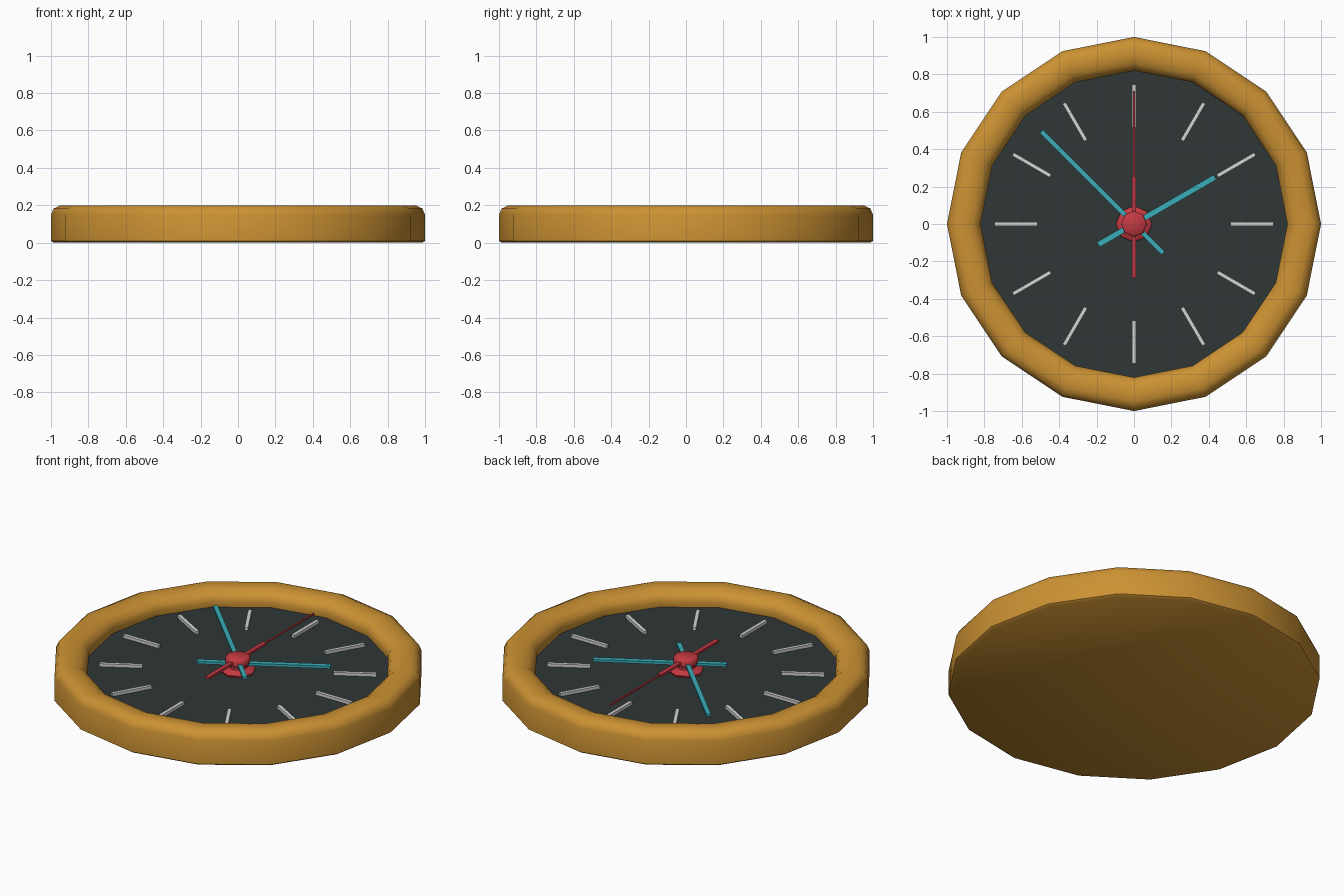
import bpy, bmesh, math
from mathutils import Matrix

if "Cube" in bpy.data.objects:
    bpy.data.objects.remove(bpy.data.objects["Cube"])


def material(name, rgb):
    m = bpy.data.materials.new(name)
    m.diffuse_color = (*rgb, 1)
    m.use_nodes = True
    m.node_tree.nodes["Principled BSDF"].inputs["Base Color"].default_value = m.diffuse_color
    return m


OCHRE = material("ochre", (0.60, 0.285, 0.033))
SLATE = material("slate", (0.028, 0.038, 0.037))
WHITE = material("off_white", (0.66, 0.66, 0.65))
TEAL = material("teal", (0.04, 0.42, 0.48))
RED = material("red", (0.56, 0.042, 0.055))


def finish(bm, name, mat, smooth=None):
    bmesh.ops.recalc_face_normals(bm, faces=bm.faces)
    me = bpy.data.meshes.new(name)
    bm.to_mesh(me)
    bm.free()
    me.materials.append(mat)
    if smooth:
        me.polygons.foreach_set("use_smooth", [True] * len(me.polygons))
        me.set_sharp_from_angle(angle=math.radians(smooth))
    ob = bpy.data.objects.new(name, me)
    bpy.context.collection.objects.link(ob)
    return ob


def lathe(name, profile, sides, mat, smooth=None):
    """Turn an (r, z) profile into a solid, capping the first and last rings."""
    bm = bmesh.new()
    rings = [[bm.verts.new((r * math.cos(2 * math.pi * i / sides),
                            r * math.sin(2 * math.pi * i / sides), z))
              for i in range(sides)] for r, z in profile]
    for a, b in zip(rings, rings[1:]):
        for i in range(sides):
            j = (i + 1) % sides
            bm.faces.new((a[i], a[j], b[j], b[i]))
    bm.faces.new(rings[0])
    if profile[-1][0] < 0.2:
        bm.faces.new(rings[-1])
    return finish(bm, name, mat, smooth)


def add_bar(bm, angle, r0, r1, width, z0, z1):
    """Radial box from r0 to r1 along the given angle."""
    m = (Matrix.Rotation(math.radians(angle), 4, 'Z')
         @ Matrix.Translation(((r0 + r1) / 2, 0, (z0 + z1) / 2))
         @ Matrix.Diagonal((r1 - r0, width, z1 - z0, 1)))
    bmesh.ops.create_cube(bm, size=1, matrix=m)


# Rounded sixteen-sided case with closed back
lathe("case", [(0.985, 0), (1, 0.01), (1, 0.15), (0.985, 0.183), (0.95, 0.2),
               (0.90, 0.2), (0.86, 0.19), (0.833, 0.168), (0.82, 0.14),
               (0.825, 0.10)], 16, OCHRE, 50)

# Dial plate
bm = bmesh.new()
bmesh.ops.create_circle(bm, cap_ends=True, segments=16, radius=0.83,
                        matrix=Matrix.Translation((0, 0, 0.106)))
dial = finish(bm, "dial", SLATE)
if dial.data.polygons[0].normal.z < 0:
    dial.data.flip_normals()

# Twelve hour markers
bm = bmesh.new()
for k in range(12):
    add_bar(bm, 30 * k, 0.515, 0.747, 0.02, 0.104, 0.124)
finish(bm, "hour_markers", WHITE)

# Hands
for name, angle, r0, r1, w, z in (("hour_hand", 30, -0.22, 0.50, 0.03, 0.146),
                                  ("minute_hand", 135, -0.22, 0.70, 0.025, 0.158)):
    bm = bmesh.new()
    add_bar(bm, angle, r0, r1, w, z, z + 0.015)
    finish(bm, name, TEAL)
bm = bmesh.new()
add_bar(bm, 90, -0.29, 0.25, 0.024, 0.168, 0.182)
add_bar(bm, 90, 0.25, 0.71, 0.009, 0.171, 0.179)
finish(bm, "second_hand", RED)

# Spool-shaped centre hub
lathe("hub", [(0.092, 0.104), (0.097, 0.118), (0.085, 0.128), (0.055, 0.135),
              (0.055, 0.15), (0.067, 0.157), (0.069, 0.19), (0.06, 0.198)],
      8, RED, 50)
